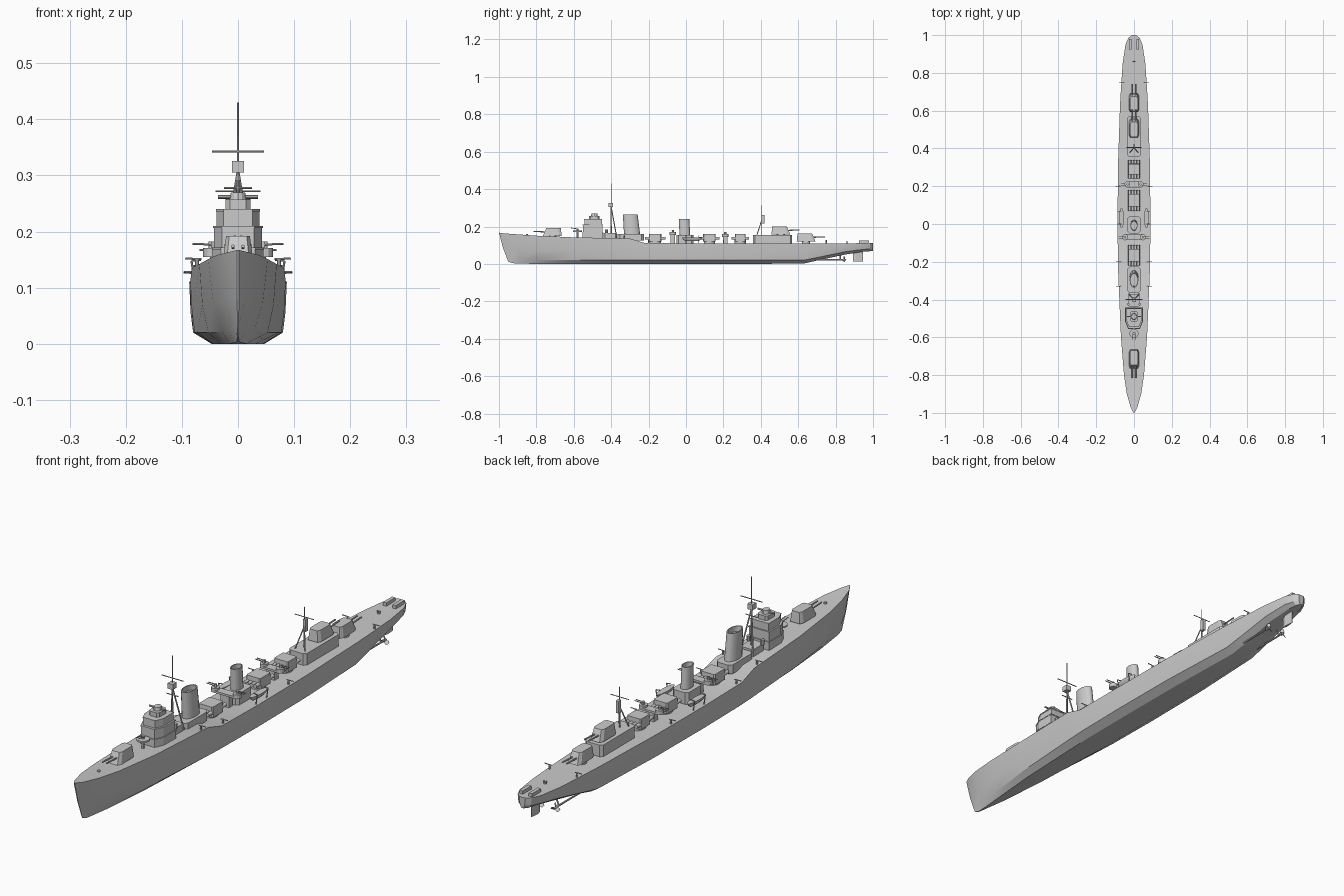
import bpy, bmesh, math
from mathutils import Vector

if "Cube" in bpy.data.objects:
    bpy.data.objects.remove(bpy.data.objects["Cube"])


def make(name, rings, smooth=None):
    """Loft closed rings of equal length into a capped solid."""
    bm = bmesh.new()
    rows = [[bm.verts.new(p) for p in r] for r in rings]
    n = len(rows[0])
    for a, b in zip(rows, rows[1:]):
        for i in range(n):
            bm.faces.new((a[i], a[(i + 1) % n], b[(i + 1) % n], b[i]))
    bm.faces.new(rows[0])
    bm.faces.new(rows[-1])
    bmesh.ops.recalc_face_normals(bm, faces=bm.faces)
    me = bpy.data.meshes.new(name)
    bm.to_mesh(me)
    bm.free()
    ob = bpy.data.objects.new(name, me)
    bpy.context.collection.objects.link(ob)
    if smooth:
        bpy.ops.object.select_all(action='DESELECT')
        bpy.context.view_layer.objects.active = ob
        ob.select_set(True)
        bpy.ops.object.shade_smooth_by_angle(angle=math.radians(smooth))
    return ob


def rect(w, l, c=0.0):
    """Rectangle outline (half width w, half length l) with chamfer c."""
    if c == 0:
        return [(w, -l), (w, l), (-w, l), (-w, -l)]
    return [(w - c, -l), (w, c - l), (w, l - c), (w - c, l),
            (c - w, l), (-w, l - c), (-w, c - l), (c - w, -l)]


def oval(w, l, n=20):
    return [(w * math.cos(2 * math.pi * i / n), l * math.sin(2 * math.pi * i / n)) for i in range(n)]


def prism(name, outline, x, y, z0, z1, top=1.0, shift=0.0, hollow=False, smooth=None):
    """Vertical prism; the top may be scaled, shifted in y and hollowed out."""
    def ring(s, dy, z):
        return [(x + px * s, y + dy + py * s, z) for px, py in outline]
    rings = [ring(1, 0, z0), ring(top, shift, z1)]
    if hollow:
        rings += [ring(top * 0.85, shift, z1), ring(top * 0.85, shift * 0.8, z1 - 0.02)]
    return make(name, rings, smooth)


def rod(name, p, q, r, n=8, r2=None):
    p, q = Vector(p), Vector(q)
    rot = (q - p).to_track_quat('Z', 'Y')
    circ = [rot @ Vector((math.cos(2 * math.pi * i / n), math.sin(2 * math.pi * i / n), 0)) for i in range(n)]
    return make(name, [[p + c * r for c in circ], [q + c * (r2 or r) for c in circ]], 40)


# Hull stations: y, stem rake, deck half width, deck z, chine half width, chine z, keel half width, keel z
stations = [
    (-1, .055, .002, .167, .001, .03, .001, .012),
    (-.97, .045, .018, .163, .004, .025, .002, .004),
    (-.9, .02, .038, .158, .014, .022, .006, .002),
    (-.8, 0, .053, .151, .028, .021, .015, 0),
    (-.6, 0, .069, .142, .053, .02, .032, 0),
    (-.3, 0, .082, .136, .073, .02, .044, 0),
    (-.22, 0, .085, .112, .077, .02, .046, 0),
    (0, 0, .087, .11, .08, .02, .047, 0),
    (.3, 0, .085, .11, .078, .02, .046, 0),
    (.63, 0, .074, .11, .064, .02, .035, .002),
    (.7, 0, .07, .11, .06, .034, .03, .018),
    (.85, 0, .06, .11, .052, .065, .03, .05),
    (.95, 0, .045, .111, .04, .078, .02, .066),
    (.985, 0, .03, .112, .026, .08, .014, .068),
    (1, 0, .012, .112, .01, .082, .005, .07)]
rings = []
for y, rake, wd, zd, wc, zc, wk, zb in stations:
    wm, zm = wc + .65 * (wd - wc), zc + .4 * (zd - zc)
    half = [(w, y + rake * (1 - z / zd) ** 1.3, z) for w, z in ((wk, zb), (wc, zc), (wm, zm), (wd, zd))]
    rings.append(half + [(-a, b, c) for a, b, c in reversed(half)])
make("hull", rings, 22)


# Main gun turrets; d = -1 faces forward, 1 faces aft
def turret(name, y, z, d):
    prism(name + "_ring", oval(.022, .022, 16), 0, y, z - .012, z + .006)
    w = [(.02, -.05), (.027, -.035), (.027, .035), (.02, .05)]
    outline = [(a, b * d) for a, b in w] + [(-a, b * d) for a, b in reversed(w)]
    prism(name + "_house", outline, 0, y, z + .003, z + .045, .78, -d * .007)
    for s in (-1, 1):
        rod(name + "_barrel", (s * .009, y + d * .03, z + .024), (s * .009, y + d * .1, z + .027), .003)


turret("fore_turret", -.715, .147, -1)
turret("upper_aft_turret", .507, .155, 1)
turret("lower_aft_turret", .642, .118, 1)

# Bridge tiers, narrowing towards the front
tier = [(.045, .055), (.045, -.02), (.03, -.055), (-.03, -.055), (-.045, -.02), (-.045, .055)]
for name, k, z0, z1, y in (("lower", 1.0, .13, .172, -.498), ("middle", .96, .172, .21, -.498),
                           ("upper", .85, .21, .24, -.496)):
    prism("bridge_" + name, tier, 0, y, z0, z1, 1, 0).scale = (1, 1, 1)
    o = bpy.context.collection.objects["bridge_" + name]
    for v in o.data.vertices:
        v.co.x *= k
        v.co.y = y + (v.co.y - y) * k
    prism("bridge_ledge", [(a * k * 1.03, b * k * 1.03) for a, b in tier], 0, y, z1 - .004, z1)
prism("director_base", rect(.022, .028, .008), 0, -.49, .24, .257)
prism("director_house", oval(.015, .018, 12), 0, -.49, .257, .27, .85)
rod("rangefinder", (-.036, -.49, .262), (.036, -.49, .262), .0035)

# Light gun ahead of the bridge
prism("fore_gun_platform", oval(.024, .024, 16), 0, -.58, .172, .178)
rod("fore_gun_pedestal", (0, -.58, .135), (0, -.58, .19), .006)
for s in (-1, 1):
    rod("fore_gun_barrel", (s * .006, -.575, .187), (s * .006, -.615, .192), .002)

# Foremast tripod with yards and radar box
prism("foremast_house", rect(.028, .035, .006), 0, -.405, .13, .165)
rod("foremast", (0, -.4, .13), (0, -.4, .43), .0035, 8, .0015)
for s in (-1, 1):
    rod("foremast_leg", (s * .028, -.37, .14), (0, -.4, .305), .0028)
    rod("bridge_searchlight", (s * .03, -.425, .165), (s * .03, -.425, .185), .007)
prism("foremast_radar", rect(.011, .012), 0, -.402, .305, .326)
rod("foremast_upper_yard", (-.046, -.4, .343), (.046, -.4, .343), .0018)
rod("foremast_lower_yard", (-.025, -.4, .278), (.025, -.4, .278), .0018)

# Funnels
prism("fore_funnel_base", rect(.034, .07, .012), 0, -.295, .125, .16)
prism("fore_funnel", oval(.024, .043), 0, -.288, .155, .264, .92, -.01, True, 40)
prism("aft_funnel_base", rect(.034, .045, .01), 0, -.005, .105, .155)
prism("aft_funnel", oval(.019, .029), 0, -.006, .15, .239, .95, -.004, True, 40)

# Torpedo banks: turntable, tubes and shield
for y, l in ((-.165, .055), (.125, .055), (.29, .048)):
    prism("torpedo_turntable", oval(.025, .03, 16), 0, y, .105, .124)
    prism("torpedo_shield", rect(.031, l * .62, .004), 0, y, .12, .16, .96)
    for i in range(4):
        x = (i - 1.5) * .0155
        rod("torpedo_tube", (x, y - l, .137), (x, y + l, .137), .0075, 10)

# Midships light gun platforms
for y, x, z in ((-.07, .047, .163), (.21, .035, .152)):
    prism("gun_platform", rect(x + .008, .016, .006), 0, y, z - .008, z)
    prism("gun_platform_trunk", rect(.018, .012), 0, y, .105, z - .008)
    for s in (-1, 1):
        prism("gun_tub", oval(.015, .017, 12), s * x, y, z - .008, z + .008, 1, 0, False)
        rod("gun_mount", (s * x, y, z), (s * x, y, z + .019), .006)
        for dy in (-.005, .005):
            rod("gun_barrel", (s * x, y + dy, z + .014), (s * (x + .034), y + dy, z + .015), .0018)

# Ship's boats on davits
for s in (-1, 1):
    boat = [[(s * .066 + w * a, .032 + l * b, z) for a, b in oval(1, 1, 16)]
            for w, l, z in ((.004, .035, .122), (.011, .048, .13), (.013, .053, .14))]
    make("ships_boat", boat, 40)
    for y in (0, .065):
        rod("davit", (s * .076, y, .105), (s * .083, y, .148), .002)
        rod("davit_arm", (s * .083, y, .148), (s * .066, y, .15), .002)

# Single guns along the deck edge
for y, x, z in ((-.33, .073, .135), (-.2, .075, .111), (.2, .076, .11), (.75, .058, .11)):
    for s in (-1, 1):
        rod("deck_gun_pedestal", (s * x, y, z - .005), (s * x, y, z + .017), .0035)
        rod("deck_gun_barrel", (s * (x - .008), y, z + .016), (s * (x + .021), y, z + .017), .0018)

# Aft deckhouse and mainmast
prism("aft_deckhouse", rect(.038, .105, .01), 0, .463, .105, .155)
rod("mainmast", (0, .405, .11), (0, .405, .312), .003, 8, .0015)
for s in (-1, 1):
    rod("mainmast_leg", (s * .022, .378, .15), (0, .405, .235), .0024)
prism("mainmast_radar", rect(.006, .008), 0, .412, .215, .262)
rod("mainmast_yard", (-.04, .405, .272), (.04, .405, .272), .0016)

# Stern fittings: depth charge racks, thrower, capstans
for s in (-1, 1):
    prism("depth_charge_rack", rect(.007, .027), s * .02, .952, .11, .124)
    rod("stern_thrower", (0, .86, .105), (s * .006, .86, .122), .003)
rod("fore_capstan", (0, -.85, .15), (0, -.85, .159), .006)

# Shafts, propellers and rudder
for s in (-1, 1):
    x = s * .034
    rod("propeller_shaft", (x, .62, .022), (x, .85, .022), .0035)
    rod("shaft_strut", (x, .825, .022), (s * .02, .825, .055), .003)
    rod("propeller_hub", (x, .838, .022), (x, .856, .022), .006, 10, .003)
    for k in range(3):
        a = k * 2 * math.pi / 3 + math.pi / 2
        dx, dz = math.cos(a), math.sin(a)
        make("propeller_blade", [[(x + dx * r - dz * t * w, .845 + t * .004 + e, .022 + dz * r + dx * t * w)
                                  for t, e in ((-1, 0), (1, 0), (1, .0015), (-1, .0015))]
                                 for r, w in ((.003, .003), (.012, .007), (.019, .003))])
prism("rudder", [(0, -.028), (.005, -.01), (.001, .026), (-.001, .026), (-.005, -.01)], 0, .92, .014, .075)
